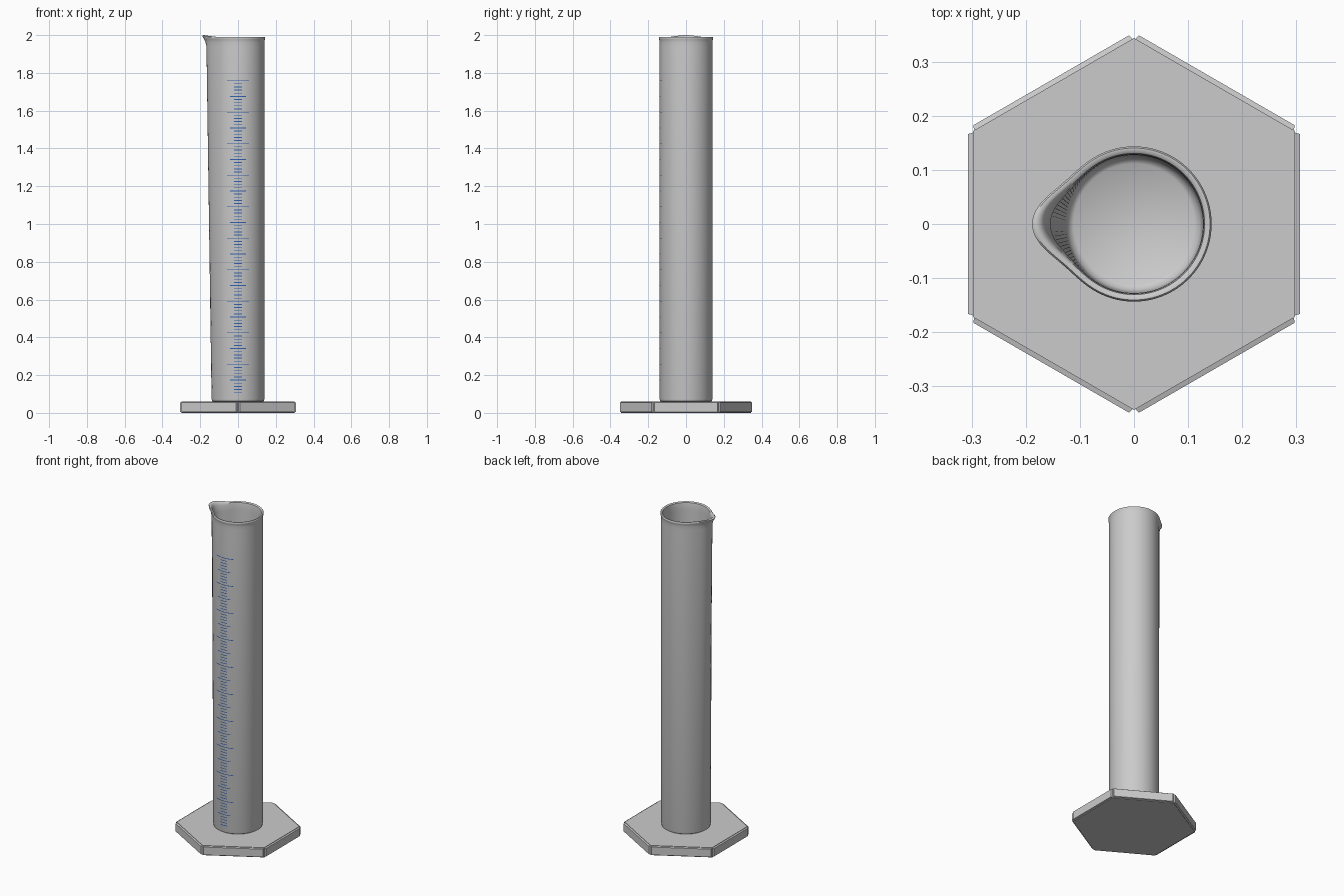
import bpy, bmesh, math

if "Cube" in bpy.data.objects:
    bpy.data.objects.remove(bpy.data.objects["Cube"])


def add_object(name, bm, smooth_angle=None):
    bmesh.ops.recalc_face_normals(bm, faces=bm.faces)
    mesh = bpy.data.meshes.new(name)
    bm.to_mesh(mesh)
    bm.free()
    obj = bpy.data.objects.new(name, mesh)
    bpy.context.collection.objects.link(obj)
    if smooth_angle:
        bpy.ops.object.select_all(action='DESELECT')
        obj.select_set(True)
        bpy.context.view_layer.objects.active = obj
        bpy.ops.object.shade_smooth_by_angle(angle=math.radians(smooth_angle))
    return obj


# Hexagonal foot with a raised panel on every side
bm = bmesh.new()
corners = [math.radians(90 + 60 * i) for i in range(6)]
bottom = bm.faces.new([bm.verts.new((0.345 * math.cos(a), 0.345 * math.sin(a), 0)) for a in corners])
top = bmesh.ops.extrude_face_region(bm, geom=[bottom])
bmesh.ops.translate(bm, vec=(0, 0, 0.06), verts=[v for v in top["geom"] if isinstance(v, bmesh.types.BMVert)])
bm.faces.ensure_lookup_table()
if not any(abs(f.calc_center_median().z) < 1e-5 for f in bm.faces):
    bm.faces.new([v for v in bm.verts if v.co.z < 1e-5])
bmesh.ops.recalc_face_normals(bm, faces=bm.faces)
bm.normal_update()
sides = [f for f in bm.faces if abs(f.normal.z) < 0.5]
bmesh.ops.inset_individual(bm, faces=sides, thickness=0.004, depth=0)
bmesh.ops.inset_individual(bm, faces=sides, thickness=0.004, depth=0.009)
add_object("hexagonal_foot", bm)

# Hollow tube: profile rows are radius, height, spout bulge, spout lift
profile = [
    (0.130, 0.058, 0, 0), (0.137, 0.063, 0, 0), (0.140, 0.075, 0, 0),
    (0.140, 1.940, 0.027, 0), (0.140, 1.962, 0.032, 0), (0.1415, 1.975, 0.039, 0.006),
    (0.144, 1.981, 0.044, 0.010), (0.144, 1.986, 0.045, 0.011),
    (0.141, 1.990, 0.044, 0.010), (0.136, 1.990, 0.042, 0.010),
    (0.131, 1.986, 0.039, 0.009), (0.129, 1.975, 0.035, 0.004),
    (0.128, 1.940, 0.027, 0), (0.126, 0.105, 0, 0), (0.122, 0.090, 0, 0), (0.112, 0.082, 0, 0),
]
SEGMENTS = 128
bm = bmesh.new()
rings = []
for radius, z, bulge, lift in profile:
    ring = []
    for i in range(SEGMENTS):
        a = 2 * math.pi * i / SEGMENTS
        w = math.exp(-((a - math.pi) / math.radians(23)) ** 2)
        r = radius + bulge * w
        ring.append(bm.verts.new((r * math.cos(a), r * math.sin(a), z + lift * w)))
    rings.append(ring)
for lower, upper in zip(rings, rings[1:]):
    for i in range(SEGMENTS):
        j = (i + 1) % SEGMENTS
        bm.faces.new((lower[i], lower[j], upper[j], upper[i]))
bm.faces.new(rings[0][::-1])
bm.faces.new(rings[-1])
add_object("measuring_tube", bm, 40)

# Blue graduation marks wrapped around the front of the tube
bm = bmesh.new()
MARK_RADIUS = 0.1408
for k in range(1, 101):
    half_width = 0.058 if k % 10 == 0 else 0.042 if k % 5 == 0 else 0.022
    half_angle = math.asin(half_width / MARK_RADIUS)
    z = 0.09 + 0.01669 * k
    previous = None
    for s in range(9):
        a = -math.pi / 2 + half_angle * (s / 4 - 1)
        x, y = MARK_RADIUS * math.cos(a), MARK_RADIUS * math.sin(a)
        pair = (bm.verts.new((x, y, z - 0.002)), bm.verts.new((x, y, z + 0.002)))
        if previous:
            bm.faces.new((previous[0], pair[0], pair[1], previous[1]))
        previous = pair
# Orient each strip outward
for f in bm.faces:
    f.normal_update()
mesh = bpy.data.meshes.new("graduation_marks")
bm.to_mesh(mesh)
bm.free()
marks = bpy.data.objects.new("graduation_marks", mesh)
bpy.context.collection.objects.link(marks)
blue = bpy.data.materials.new("scale_blue")
blue.diffuse_color = (0.03, 0.12, 0.45, 1)
blue.use_nodes = True
blue.node_tree.nodes["Principled BSDF"].inputs["Base Color"].default_value = blue.diffuse_color
mesh.materials.append(blue)
